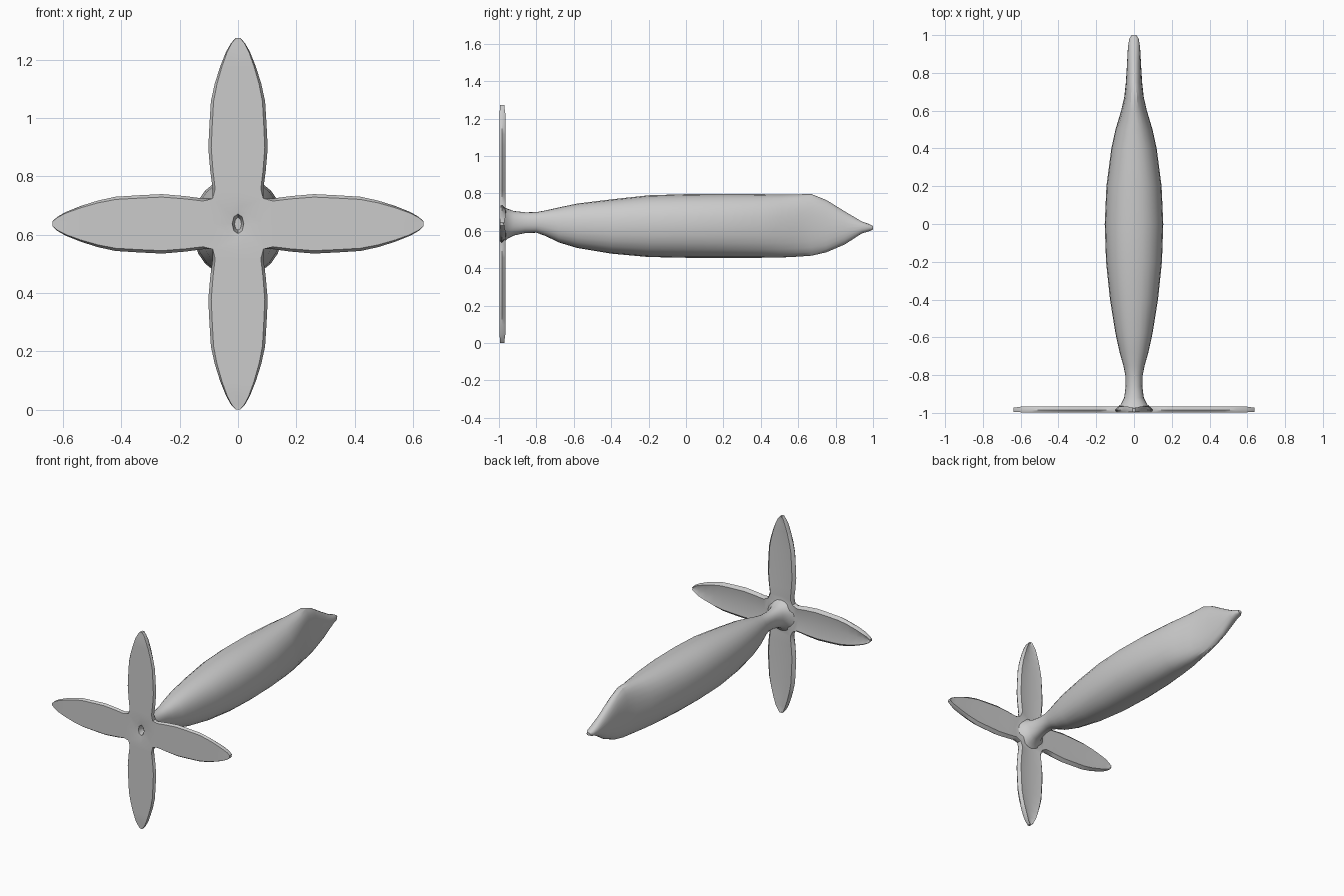
import bpy, bmesh
from math import sin, cos, pi, copysign

if "Cube" in bpy.data.objects:
    bpy.data.objects.remove(bpy.data.objects["Cube"])

CZ = 0.637  # height of the propeller axis


def finish(name, bm, angle):
    bmesh.ops.remove_doubles(bm, verts=bm.verts, dist=0.0005)
    bmesh.ops.recalc_face_normals(bm, faces=bm.faces)
    me = bpy.data.meshes.new(name)
    bm.to_mesh(me)
    bm.free()
    ob = bpy.data.objects.new(name, me)
    bpy.context.collection.objects.link(ob)
    bpy.ops.object.select_all(action='DESELECT')
    ob.select_set(True)
    bpy.context.view_layer.objects.active = ob
    bpy.ops.object.shade_smooth_by_angle(angle=angle)
    return ob


def loft(bm, rings):
    vs = [[bm.verts.new(p) for p in r] for r in rings]
    n = len(vs[0])
    for a, b in zip(vs, vs[1:]):
        for i in range(n):
            j = (i + 1) % n
            bm.faces.new((a[i], a[j], b[j], b[i]))
    return vs


def power(v, e):
    return copysign(abs(v) ** e, v)


# Body: y, half width, bottom z, top z
sections = [
    (-0.975, 0.095, 0.535, 0.73), (-0.955, 0.07, 0.557, 0.718),
    (-0.92, 0.052, 0.575, 0.706), (-0.86, 0.044, 0.588, 0.699),
    (-0.80, 0.046, 0.59, 0.70), (-0.75, 0.056, 0.572, 0.709),
    (-0.68, 0.076, 0.538, 0.725), (-0.58, 0.098, 0.508, 0.746),
    (-0.40, 0.127, 0.478, 0.768), (-0.20, 0.148, 0.46, 0.79),
    (0.0, 0.155, 0.456, 0.796), (0.20, 0.146, 0.455, 0.798),
    (0.40, 0.12, 0.456, 0.796), (0.50, 0.098, 0.457, 0.794),
    (0.60, 0.068, 0.462, 0.795), (0.67, 0.052, 0.467, 0.797),
    (0.75, 0.043, 0.485, 0.765), (0.85, 0.037, 0.528, 0.703),
    (0.94, 0.032, 0.586, 0.65), (0.98, 0.025, 0.598, 0.636),
    (1.0, 0.012, 0.607, 0.625)]
N = 24
rings = []
for y, w, lo, hi in sections:
    c, h = (lo + hi) / 2, (hi - lo) / 2
    rings.append([(w * power(cos(2 * pi * i / N), 0.9), y,
                   c + h * power(sin(2 * pi * i / N), 0.9)) for i in range(N)])
bm = bmesh.new()
bm.faces.new(loft(bm, rings)[-1])
finish("body", bm, pi / 6)

# Propeller: one blade outline (radius, half width) repeated four times
R0 = 0.087
outline = [(R0, R0), (0.12, 0.087), (0.18, 0.095), (0.26, 0.102),
           (0.34, 0.098), (0.42, 0.093), (0.48, 0.08), (0.54, 0.061),
           (0.59, 0.041), (0.62, 0.024), (0.637, 0.008)]
# Section across a blade: flat front, rounded edge, dished back
section = [(-0.9, -0.998), (0, -0.998), (0.9, -0.998), (1, -0.984),
           (0.82, -0.966), (0, -0.977), (-0.82, -0.966), (-1, -0.984)]
bm = bmesh.new()
for k in range(4):
    c, s = round(cos(k * pi / 2)), round(sin(k * pi / 2))
    rings = []
    for n, (r, w) in enumerate(outline):
        ring = []
        for u, y in section:
            if n == 0:
                u = (u > 0) - (u < 0)
            if n >= len(outline) - 2:
                y = -0.983 + (y + 0.983) * 0.75
            ring.append((r * c - u * w * s, y, CZ + r * s + u * w * c))
        rings.append(ring)
    bm.faces.new(loft(bm, rings)[-1])

# Hub front with a small oval recess, and closed hub back
square = [(1, 0), (1, 1), (0, 1), (-1, 1), (-1, 0), (-1, -1), (0, -1), (1, -1)]


def oval(w, h, y):
    return [(w * cos(i * pi / 4), y, CZ + h * sin(i * pi / 4)) for i in range(8)]


front = [(x * R0, -0.998, CZ + z * R0) for x, z in square]
hub = loft(bm, [front, oval(0.045, 0.055, -0.995), oval(0.02, 0.034, -0.992),
                oval(0.012, 0.022, -0.955)])
bm.faces.new(hub[-1])
back = [(x * R0, -0.977 if x * z == 0 else -0.966, CZ + z * R0) for x, z in square]
loft(bm, [back, oval(0.05, 0.05, -0.96)])
finish("propeller", bm, pi / 4)
